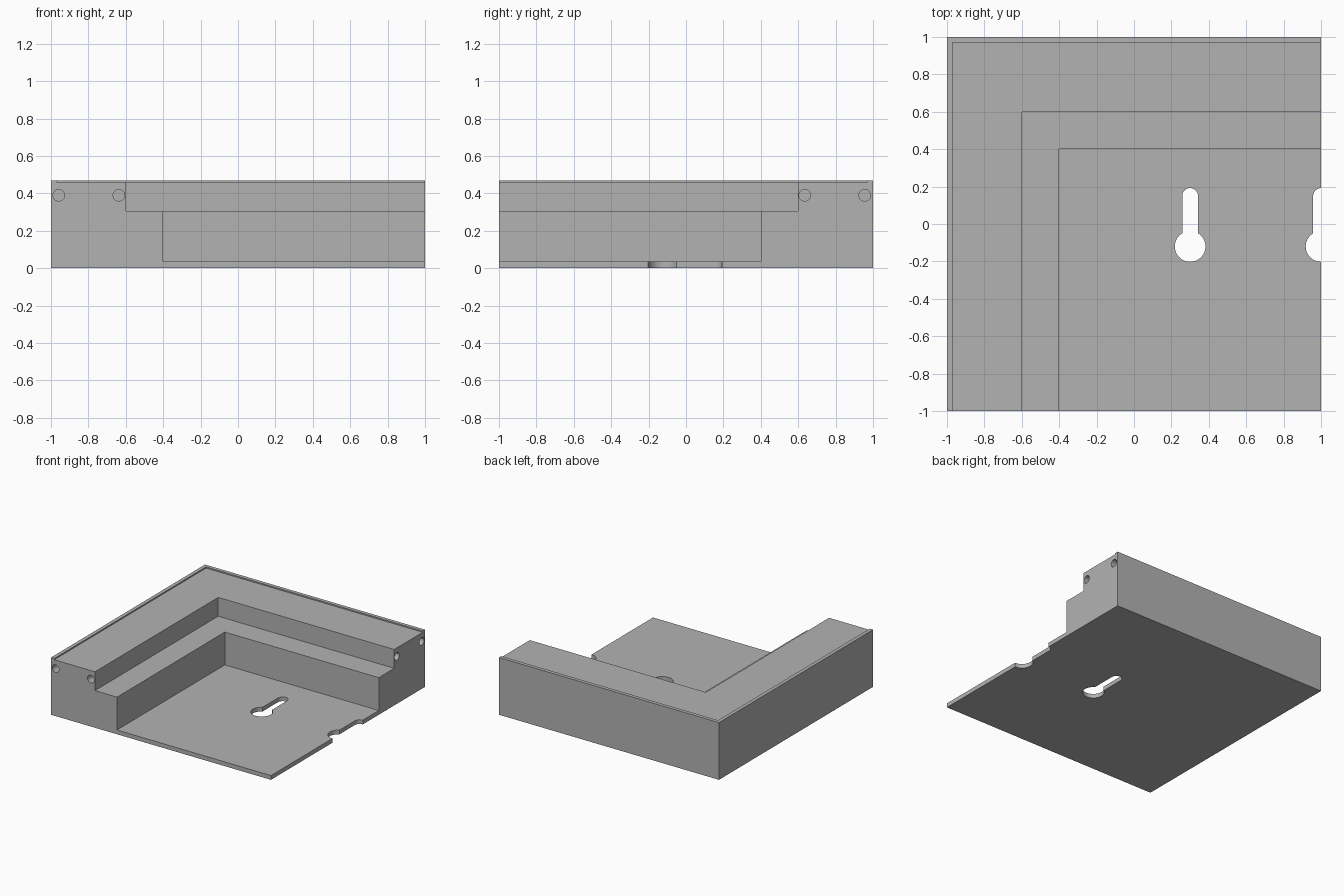
import bpy, bmesh
from math import sin, cos, pi, asin
from mathutils import Matrix, Vector

if "Cube" in bpy.data.objects:
    bpy.data.objects.remove(bpy.data.objects["Cube"])

GREY = (0.45, 0.45, 0.45, 1)
grey = bpy.data.materials.new("grey")
grey.use_nodes = True
grey.diffuse_color = GREY
grey.node_tree.nodes["Principled BSDF"].inputs["Base Color"].default_value = GREY


def to_object(bm, name):
    bmesh.ops.recalc_face_normals(bm, faces=bm.faces)
    mesh = bpy.data.meshes.new(name)
    bm.to_mesh(mesh)
    bm.free()
    obj = bpy.data.objects.new(name, mesh)
    bpy.context.collection.objects.link(obj)
    mesh.materials.append(grey)
    return obj


def corner_tray():
    """Stepped wall profile (inset, height) mitred around the back left corner."""
    profile = [(0, 0), (0, 0.47), (0.03, 0.47), (0.03, 0.46), (0.4, 0.46), (0.4, 0.305),
               (0.6, 0.305), (0.6, 0.035), (2, 0.035), (2, 0)]
    bm = bmesh.new()
    rows = [[bm.verts.new(p) for p in ((d - 1, -1, z), (d - 1, 1 - d, z), (1, 1 - d, z))]
            for d, z in profile]
    for a, b in zip(rows, rows[1:] + rows[:1]):
        for i in range(2):
            bm.faces.new((a[i], a[i + 1], b[i + 1], b[i]))
    for end in (0, 2):
        bm.faces.new([row[end] for row in rows])
    bmesh.ops.remove_doubles(bm, verts=bm.verts, dist=0.0001)
    return to_object(bm, "corner_tray")


def arc(cy, r, start, end, n):
    return [(r * cos(start + (end - start) * i / n), cy + r * sin(start + (end - start) * i / n))
            for i in range(n + 1)]


def keyhole_cutter(x):
    """Round entry with a narrow slot running towards the back."""
    slot, head = 0.042, 0.082
    meet = pi / 2 - asin(slot / head)
    outline = arc(0.15, slot, 0, pi, 16) + arc(-0.12, head, pi - meet, 2 * pi + meet, 36)
    bm = bmesh.new()
    face = bm.faces.new([bm.verts.new((x + px, py, -0.1)) for px, py in outline])
    top = bmesh.ops.extrude_face_region(bm, geom=[face])["geom"]
    bmesh.ops.translate(bm, vec=(0, 0, 0.25), verts=[v for v in top if isinstance(v, bmesh.types.BMVert)])
    return to_object(bm, "keyhole_cutter")


def pin_cutter(location, axis):
    """Blind round hole in a wall end."""
    bm = bmesh.new()
    turn = Vector(axis).to_track_quat("Z", "Y").to_matrix().to_4x4()
    bmesh.ops.create_cone(bm, cap_ends=True, segments=32, radius1=0.031, radius2=0.031,
                          depth=0.2, matrix=Matrix.Translation(location) @ turn)
    return to_object(bm, "pin_cutter")


tray = corner_tray()
cutters = [keyhole_cutter(x) for x in (0.3, 1)]
for inset in (0.042, 0.363):
    cutters.append(pin_cutter((inset - 1, -1, 0.39), (0, 1, 0)))
    cutters.append(pin_cutter((1, 1 - inset - 0.002, 0.39), (1, 0, 0)))

# Cut the openings, then drop the cutters
for cutter in cutters:
    cut = tray.modifiers.new("cut", "BOOLEAN")
    cut.operation, cut.solver, cut.object = "DIFFERENCE", "EXACT", cutter
bpy.context.view_layer.objects.active = tray
tray.select_set(True)
for cut in list(tray.modifiers):
    bpy.ops.object.modifier_apply(modifier=cut.name)
for cutter in cutters:
    bpy.data.objects.remove(cutter)

# Smooth hole walls, crisp edges
bpy.ops.object.select_all(action="DESELECT")
tray.select_set(True)
bpy.ops.object.shade_smooth_by_angle(angle=pi / 6)
